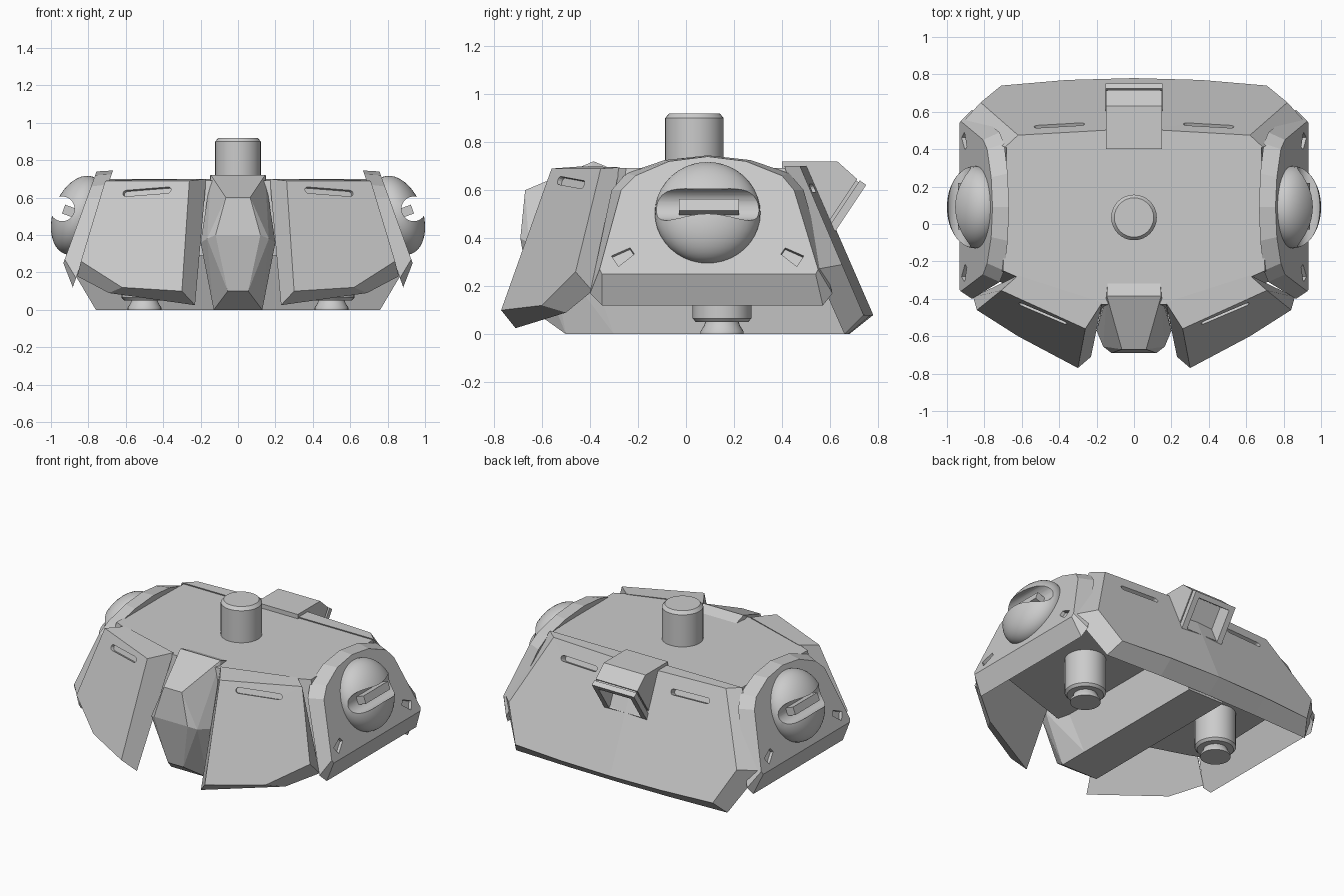
import bpy, bmesh, math
from mathutils import Vector, Matrix

cube = bpy.data.objects.get("Cube")
if cube:
    bpy.data.objects.remove(cube)

grey = bpy.data.materials.new("plain_grey")
grey.use_nodes = True
grey.diffuse_color = (0.6, 0.6, 0.6, 1)
grey.node_tree.nodes["Principled BSDF"].inputs["Base Color"].default_value = (0.6, 0.6, 0.6, 1)


def activate(ob):
    bpy.ops.object.select_all(action="DESELECT")
    ob.select_set(True)
    bpy.context.view_layer.objects.active = ob


def smooth(ob):
    activate(ob)
    bpy.ops.object.shade_smooth_by_angle(angle=math.radians(35))


def finish(name, bm):
    bmesh.ops.recalc_face_normals(bm, faces=bm.faces)
    mesh = bpy.data.meshes.new(name)
    bm.to_mesh(mesh)
    bm.free()
    ob = bpy.data.objects.new(name, mesh)
    bpy.context.collection.objects.link(ob)
    mesh.materials.append(grey)
    return ob


def loft(name, *rings):
    """Closed solid through rings that have equal point counts."""
    bm = bmesh.new()
    loops = [[bm.verts.new(p) for p in ring] for ring in rings]
    n = len(loops[0])
    for a, b in zip(loops, loops[1:]):
        for i in range(n):
            j = (i + 1) % n
            bm.faces.new((a[i], a[j], b[j], b[i]))
    bm.faces.new(loops[0])
    bm.faces.new(loops[-1])
    return finish(name, bm)


def lathe(name, profile, x, y, sides=32):
    rings = [[(x + r * math.cos(2 * math.pi * i / sides),
               y + r * math.sin(2 * math.pi * i / sides), z) for i in range(sides)]
             for r, z in profile]
    smooth(loft(name, *rings))


def cut(ob, cutter):
    mod = ob.modifiers.new("cut", "BOOLEAN")
    mod.operation = "DIFFERENCE"
    mod.solver = "EXACT"
    mod.object = cutter
    activate(ob)
    bpy.ops.object.modifier_apply(modifier=mod.name)
    bpy.data.objects.remove(cutter)


def mirror(ob):
    ob.modifiers.new("mirror", "MIRROR").use_mirror_merge = False


def slot(ob, centre, along, normal, length, width, depth=0.015, round_ends=True):
    """Cut a shallow slot into a sloping face."""
    u, n = Vector(along).normalized(), Vector(normal).normalized()
    v, c = n.cross(u), Vector(centre)
    w, l = width / 2, length / 2
    if round_ends:
        flat = []
        for side in (1, -1):
            for k in range(7):
                a = side * math.pi / 2 - math.pi * k / 6
                flat.append((side * (l - w) + w * math.cos(a), w * math.sin(a)))
    else:
        flat = [(-l, -w), (l, -w * 0.6), (l, w * 0.6), (-l, w)]
    rings = [[c + u * a + v * b + n * d for a, b in flat] for d in (-depth, 0.05)]
    cut(ob, loft("slot_cutter", *rings))


# Central body and lower beam
top = [(-.68, .42), (.68, .42), (.70, -.25), (.62, -.285), (.17, -.43),
       (-.17, -.43), (-.62, -.285), (-.70, -.25)]
loft("body", [(x, y, .692) for x, y in top], [(x * 1.12, y * 1.12, .29) for x, y in top])
loft("lower_beam", *[[(-.13, low, 0), (.13, low, 0), (.17, high, .40), (-.17, high, .40)]
                     for low, high in ((-.5, -.5), (.66, .54))])

# Faceted centre front block
bm = bmesh.new()
for x, y, z in [(.14, -.30, .685), (.145, -.385, .72), (.20, -.57, .36), (.065, -.67, .60),
                (.12, -.69, .40), (.165, -.655, .38), (.055, -.64, .10), (.13, -.50, 0),
                (.13, -.3, 0)]:
    for s in (1, -1):
        bm.verts.new((s * x, y, z))
bmesh.ops.convex_hull(bm, input=bm.verts)
bmesh.ops.dissolve_limit(bm, angle_limit=0.02, verts=bm.verts, edges=bm.edges)
finish("front_centre_block", bm)

# Front skirt plates
outer = [(.26, -.56, .69), (.71, -.355, .69), (.84, -.46, .26), (.62, -.60, .12), (.30, -.77, .10)]
inner = [(.17, -.42, .70), (.62, -.275, .695), (.86, -.39, .18), (.69, -.50, .09), (.23, -.71, .025)]
plate = loft("front_skirt", outer, inner)
along = Vector(outer[1]) - Vector(outer[0])
down = Vector(outer[4]) - Vector(outer[0])
slot(plate, (.485, -.475, .63), along + down * .06, down.cross(along), .28, .035)
mirror(plate)

# Back skirt plate, slightly bowed
outer = [(0, .51, .70), (.62, .475, .70), (.82, .65, .29), (.71, .74, .08), (.36, .77, .08), (0, .78, .08)]
inner = [(0, .41, .70), (.69, .41, .70), (.92, .54, .27), (.76, .66, 0), (.36, .675, 0), (0, .68, 0)]
plate = loft("back_skirt", outer, inner)
along = Vector(outer[1]) - Vector(outer[0])
down = Vector(outer[3]) - Vector(outer[1])
slot(plate, (.40, .53, .61), along, along.cross(down) * -1, .27, .035)
mirror(plate)

# Side plates with arched top and bevelled rim
outer = [(-.36, .27), (-.35, .25), (.54, .25), (.55, .27), (.45, .60), (.40, .66),
         (.25, .72), (.09, .74), (-.07, .72), (-.21, .66), (-.27, .60)]
inner = [(-.40, .17), (-.35, .12), (.57, .12), (.61, .17), (.49, .60), (.43, .67),
         (.27, .725), (.09, .745), (-.09, .725), (-.25, .67), (-.31, .60)]
plate = loft("side_plate", [(.76 + (.73 - z) * .362, y, z) for y, z in outer],
             [(.67 + (.74 - z) * .344, y, z) for y, z in inner])
for y, lean in ((-.26, 1), (.44, -1)):
    slot(plate, (.905, y, .325), (-.2, lean, .6), (.94, 0, .34), .085, .055, .02, False)
mirror(plate)

# Flattened side domes, tilted with the plate, with a groove and a cross bar
tilt = Matrix.Rotation(math.radians(-20), 4, "Y")
bm = bmesh.new()
bmesh.ops.create_uvsphere(bm, u_segments=40, v_segments=20, radius=.22,
                          matrix=Matrix.Translation((.85, .09, .505)) @ tilt
                          @ Matrix.Diagonal((.63, 1, 1, 1)))
cut_ring = bmesh.ops.bisect_plane(bm, geom=bm.verts[:] + bm.edges[:] + bm.faces[:],
                                  plane_co=(.80, .09, .505), plane_no=(.94, 0, .34),
                                  clear_inner=True)["geom_cut"]
bmesh.ops.contextual_create(bm, geom=[g for g in cut_ring if isinstance(g, bmesh.types.BMEdge)])
dome = finish("side_dome", bm)
bm = bmesh.new()
bmesh.ops.create_cone(bm, cap_ends=True, segments=32, radius1=.066, radius2=.066, depth=.8,
                      matrix=Matrix.Translation((.94, .09, .54)) @ Matrix.Rotation(math.pi / 2, 4, "X"))
cut(dome, finish("groove_cutter", bm))
smooth(dome)
mirror(dome)
bm = bmesh.new()
bmesh.ops.create_cube(bm, size=1, matrix=Matrix.Translation((.895, .095, .525)) @ tilt
                      @ Matrix.Diagonal((.08, .25, .05, 1)))
mirror(finish("dome_bar", bm))

# Top post and leg joints
lathe("top_post", [(.122, .60), (.122, .90), (.105, .92)], 0, .035)
for side, x in (("left", .5), ("right", -.5)):
    lathe(side + "_leg_joint", [(.122, .5), (.122, .065), (.108, .05), (.07, .05),
                                (.075, .035), (.09, .012), (.09, 0)], x, .15)

# Hollow rear mount: stepped rim and a recess pushed into its end
profile = [(.40, .72), (.63, .72), (.713, .646), (.573, .436), (.40, .50)]
mount = loft("rear_mount", *[[(x, y, z) for y, z in profile] for x in (-.15, .15)])
bm = bmesh.new()
bm.from_mesh(mount.data)
direction = Vector((0, .21, -.15)).normalized()
end = max(bm.faces, key=lambda f: f.normal.dot(direction))
for push, scale in ((0, .94), (.012, 1), (0, 1.08), (.033, 1), (0, .76), (-.10, 1)):
    end = bmesh.ops.extrude_discrete_faces(bm, faces=[end])["faces"][0]
    mid = end.calc_center_median()
    for v in end.verts:
        v.co = mid + (v.co - mid) * scale + direction * push
bm.to_mesh(mount.data)
bm.free()
